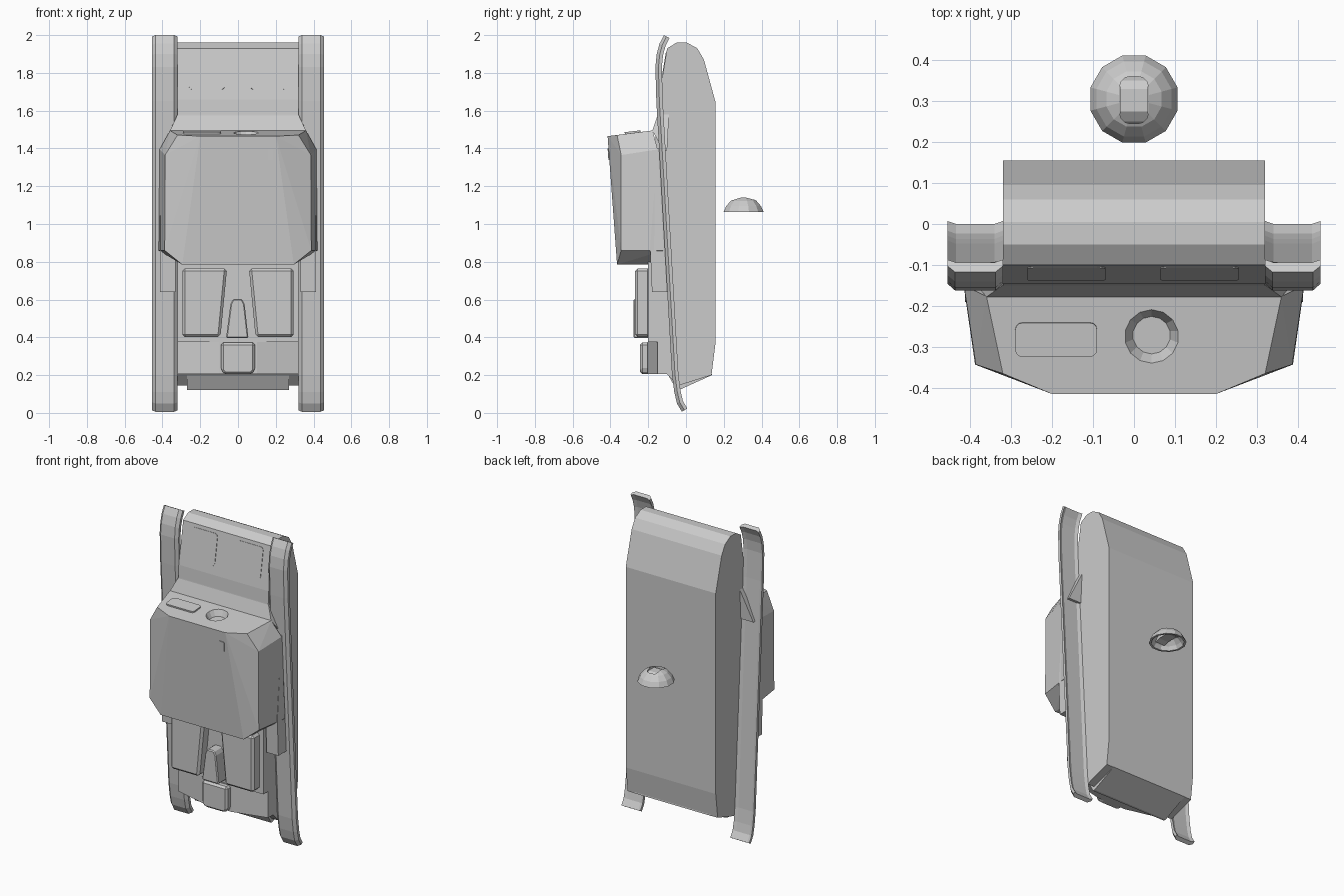
import bpy, bmesh, math
from mathutils import Vector

if "Cube" in bpy.data.objects:
    bpy.data.objects.remove(bpy.data.objects["Cube"])


def finish(name, bm, bevel=0.0, segments=1):
    """Turn a bmesh into an object, optionally bevelled."""
    bmesh.ops.recalc_face_normals(bm, faces=bm.faces)
    me = bpy.data.meshes.new(name)
    bm.to_mesh(me)
    bm.free()
    ob = bpy.data.objects.new(name, me)
    bpy.context.collection.objects.link(ob)
    if bevel:
        m = ob.modifiers.new("bevel", 'BEVEL')
        m.width, m.segments, m.limit_method = bevel, segments, 'ANGLE'
    return ob


def prism(name, pts, axis, a, b, **kw):
    """Extrude a 2D profile along an axis from a to b."""
    place = {'x': lambda p, t: (t, p[0], p[1]),
             'y': lambda p, t: (p[0], t, p[1]),
             'z': lambda p, t: (p[0], p[1], t)}[axis]
    bm = bmesh.new()
    rings = [[bm.verts.new(place(p, t)) for p in pts] for t in (a, b)]
    bm.faces.new(rings[0])
    bm.faces.new(rings[1])
    for i in range(len(pts)):
        j = (i + 1) % len(pts)
        bm.faces.new((rings[0][i], rings[0][j], rings[1][j], rings[1][i]))
    return finish(name, bm, **kw)


def hull(name, pts, both=True, **kw):
    """Convex solid through points, mirrored in x."""
    bm = bmesh.new()
    for x, y, z in pts:
        for s in ((-1, 1) if both else (1,)):
            bm.verts.new((s * x, y, z))
    r = bmesh.ops.convex_hull(bm, input=bm.verts)
    bmesh.ops.delete(bm, geom=list({g for g in r["geom_interior"] if isinstance(g, bmesh.types.BMVert)}),
                     context='VERTS')
    bmesh.ops.dissolve_limit(bm, angle_limit=math.radians(1.5), verts=bm.verts, edges=bm.edges)
    return finish(name, bm, **kw)


def box(x0, x1, z0, z1):
    return [(x0, z0), (x1, z0), (x1, z1), (x0, z1)]


def rounded(x0, x1, y0, y1, r, n=3):
    pts = []
    for cx, cy, a in ((x1 - r, y1 - r, 0), (x0 + r, y1 - r, 90), (x0 + r, y0 + r, 180), (x1 - r, y0 + r, 270)):
        for i in range(n + 1):
            t = math.radians(a + 90 * i / n)
            pts.append((cx + r * math.cos(t), cy + r * math.sin(t)))
    return pts


def cut(target, cutter):
    m = target.modifiers.new("cut", 'BOOLEAN')
    m.operation, m.solver, m.object = 'DIFFERENCE', 'EXACT', cutter
    bpy.context.view_layer.objects.active = target
    bpy.ops.object.modifier_apply(modifier=m.name)
    bpy.data.objects.remove(cutter)


# main body, extruded side profile
prism("main_body", [(-.05, 1.96), (.005, 1.96), (.06, 1.93), (.095, 1.87), (.155, 1.65), (.155, .36),
                    (.135, .2), (-.04, .145), (-.1, .205), (-.1, .375), (-.2, .375), (-.2, .8),
                    (-.16, 1.5), (-.15, 1.58), (-.145, 1.66), (-.1, 1.93)], 'x', -.32, .32)
prism("bottom_plate", [(-.1, .21), (-.05, .122), (-.035, .122), (.137, .2), (.13, .25)], 'x', -.27, .27)

# faceted front box with a round recess in its top
front_box = hull("front_box", [(.36, -.177, 1.495), (.415, -.15, 1.395), (.2, -.415, 1.465), (.32, -.365, 1.471),
                               (.386, -.343, 1.365), (.388, -.343, .86), (.42, -.12, .86),
                               (.295, -.365, .785), (.295, -.15, .785)])
bm = bmesh.new()
bmesh.ops.create_cone(bm, cap_ends=True, segments=14, radius1=.046, radius2=.085, depth=.07)
well = finish("well_cutter", bm)
well.hide_render = True
well.rotation_euler.x = math.radians(-6) * -1
well.location = (.043, -.275, 1.482)
bpy.context.view_layer.update()
cut(front_box, well)

# flared neck between box and upper panel
hull("neck", [(.32, -.149, 1.58), (.36, -.178, 1.494), (.32, -.09, 1.58), (.36, -.1, 1.494),
              (.41, -.12, 1.39), (.41, -.1, 1.39)])

# raised pad on the box top and small slot plate on its front
pad = prism("top_pad", rounded(-.1, .1, -.042, .042, .018), 'z', -.012, .008)
pad.location = (-.19, -.282, 1.483)
pad.rotation_euler.x = math.radians(6.5)
slot = prism("indicator", box(-.016, .016, -.03, .03), 'y', -.004, .02)
slot.location = (.173, -.409, 1.37)
slot.rotation_euler.x = math.radians(4)

# flush panels on the upper front
for x, side in ((-.165, "left"), (.16, "right")):
    p = prism(side + "_upper_panel", rounded(-.095, .095, -.1, .1, .02), 'y', -.002, .01)
    p.location = (x, -.121, 1.81)
    p.rotation_euler.x = math.radians(-9.5)

# side rails: chamfered strip swept along a curved path
path = [(-.117, 2.0), (-.14, 1.955), (-.155, 1.9), (-.162, 1.83), (-.157, 1.65), (-.074, .2),
        (-.062, .11), (-.048, .05), (-.022, .006)]
section = [(.32, .034), (.32, .016), (.338, 0), (.437, 0), (.455, .016), (.455, .034), (.435, .026), (.34, .026)]
for s, side in ((-1, "left"), (1, "right")):
    bm = bmesh.new()
    rings = []
    for i, p in enumerate(path):
        d = Vector(path[min(i + 1, len(path) - 1)]) - Vector(path[max(i - 1, 0)])
        n = Vector((-d.y, d.x)).normalized()
        rings.append([bm.verts.new((s * x, p[0] + n.x * t, max(0, min(2, p[1] + n.y * t)))) for x, t in section])
    for a, b in zip(rings, rings[1:]):
        for i in range(len(section)):
            j = (i + 1) % len(section)
            bm.faces.new((a[i], a[j], b[j], b[i]))
    bm.faces.new(rings[0])
    bm.faces.new(rings[-1])
    finish(side + "_rail", bm)

    # bracket that hangs below the box, over the rail
    prism(side + "_bracket", [(-.18, .64), (-.09, .64), (-.1, .9), (-.125, 1.4), (-.15, 1.4), (-.19, .87)],
          'x', s * .33, s * .413)
    # raised lower front panel
    prism(side + "_front_panel", [(s * .295, .765), (s * .058, .765), (s * .093, .402), (s * .295, .402)],
          'y', -.27, -.19, bevel=.014)

# lower front: centre wedge, chin and latch
prism("centre_wedge", [(-.063, .397), (.055, .397), (.035, .575), (.022, .603), (-.026, .603), (-.04, .575)],
      'y', -.278, -.19, bevel=.006)
prism("chin", [(-.32, -.08), (-.32, -.15), (-.1, -.205), (.1, -.205), (.32, -.15), (.32, -.08)], 'z', .205, .376)
prism("latch", [(-.09, .372), (-.09, .225), (-.07, .205), (.07, .205), (.09, .225), (.09, .372)],
      'y', -.243, -.15, bevel=.012)

# rear knob: twelve-sided hollow dome with a slot
bm = bmesh.new()
outer = [(.11, 1.063), (.095, 1.095), (.07, 1.123), (.036, 1.141)]
inner = [(.03, 1.129), (.062, 1.111), (.085, 1.086), (.097, 1.063)]
loops = [[bm.verts.new((r * math.cos(math.pi * (k + .5) / 6), .305 + r * math.sin(math.pi * (k + .5) / 6), z))
          for k in range(12)] for r, z in outer + inner]
for i in range(8):
    a, b = loops[i], loops[(i + 1) % 8]
    if i == 3:
        bm.faces.new(a)
        bm.faces.new(b)
        continue
    for k in range(12):
        q = (k + 1) % 12
        bm.faces.new((a[k], a[q], b[q], b[k]))
knob = finish("rear_knob", bm)
cutter = prism("slot_cutter", rounded(-.035, .035, .245, .36, .025), 'z', 1.0, 1.2)
cutter.hide_render = True
cut(knob, cutter)
prism("knob_bar", [(.235, 1.085), (.25, 1.11), (.275, 1.127), (.33, 1.127), (.35, 1.115), (.365, 1.085),
                   (.34, 1.095), (.27, 1.095)], 'x', -.034, .034)
